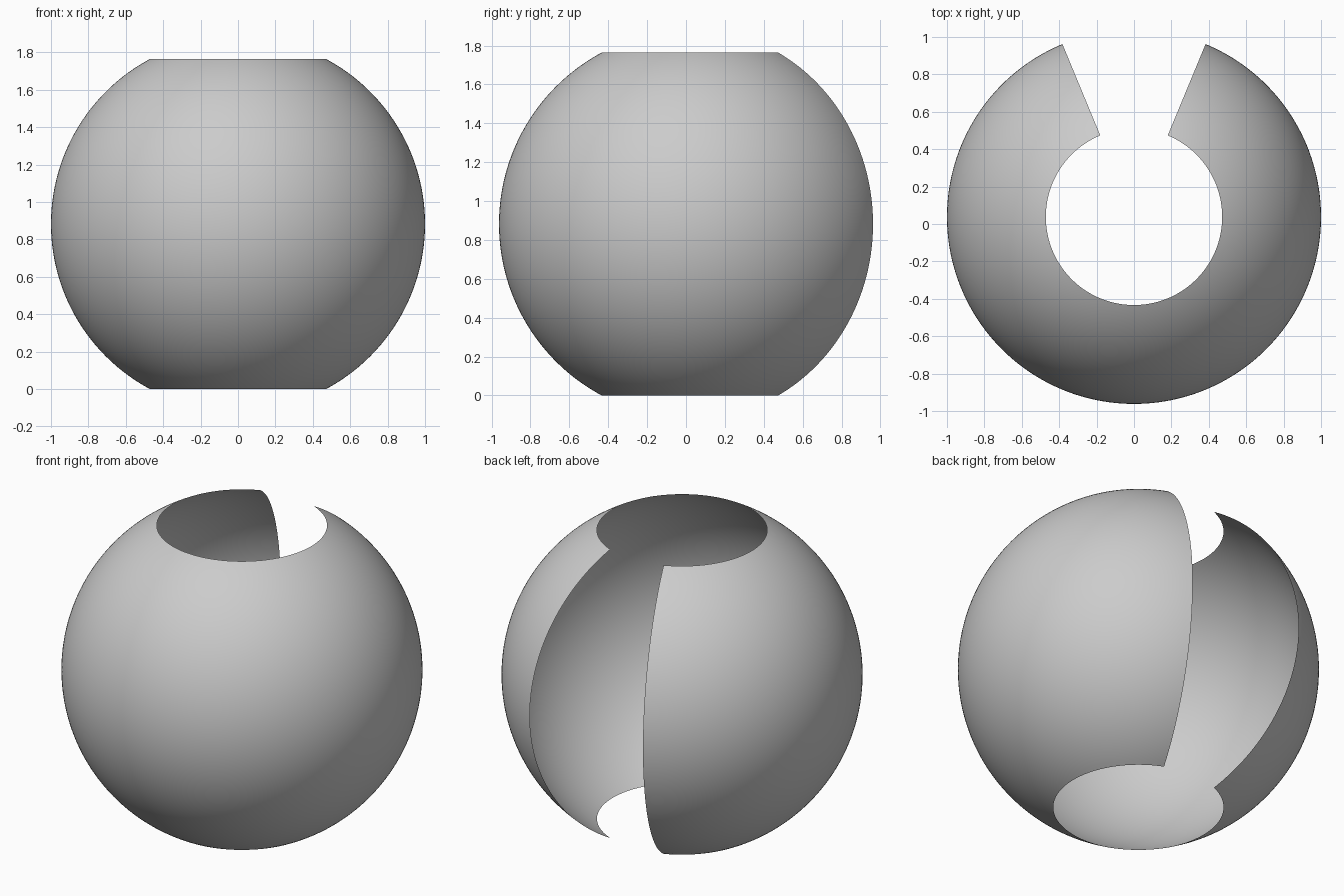
import bpy, bmesh
from math import sin, cos, radians

if "Cube" in bpy.data.objects:
    bpy.data.objects.remove(bpy.data.objects["Cube"])

POLAR = radians(28.125)      # open cap half-angle, top and bottom
GAP = radians(22.5)          # half-angle of the open slot at the back
SEGS, RINGS = 168, 88
HALF_H = cos(POLAR)
Y0 = (1 - cos(GAP)) / 2      # sphere centre, so the bounds are centred on y = 0

# Thin open sphere shell: a meridian arc swept around z, leaving a slot at +y
bm = bmesh.new()
grid = []
for i in range(SEGS + 1):
    a = radians(90) + GAP + (radians(360) - 2 * GAP) * i / SEGS
    column = []
    for j in range(RINGS + 1):
        p = POLAR + (radians(180) - 2 * POLAR) * j / RINGS
        column.append(bm.verts.new((sin(p) * cos(a), Y0 + sin(p) * sin(a), HALF_H - cos(p))))
    grid.append(column)

for c0, c1 in zip(grid, grid[1:]):
    for j in range(RINGS):
        face = bm.faces.new((c0[j], c1[j], c1[j + 1], c0[j + 1]))
        face.smooth = True

mesh = bpy.data.meshes.new("open_sphere_shell")
bm.to_mesh(mesh)
bm.free()
bpy.context.collection.objects.link(bpy.data.objects.new("open_sphere_shell", mesh))
